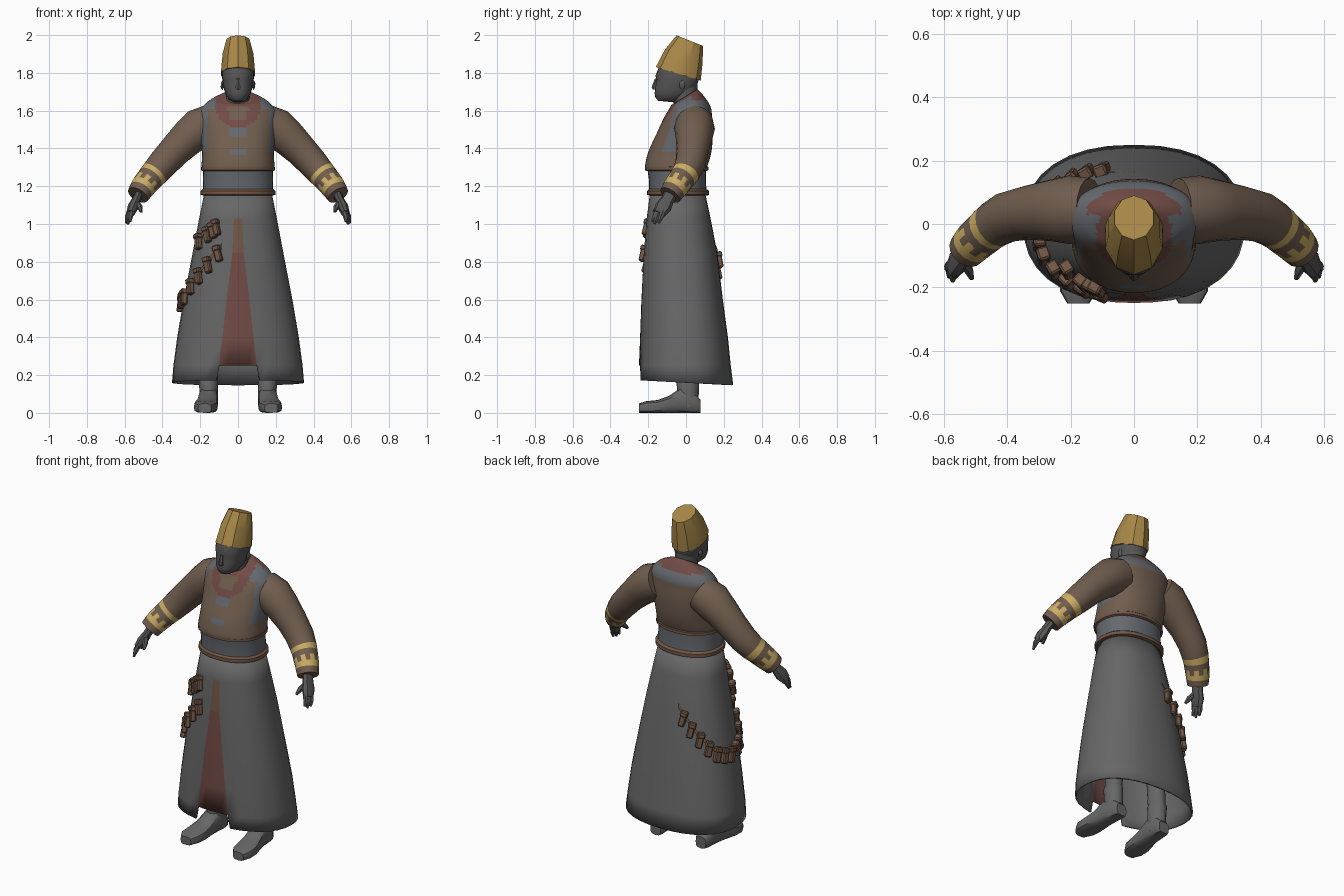
import bpy, bmesh, math
from mathutils import Vector, Matrix

if "Cube" in bpy.data.objects:
    bpy.data.objects.remove(bpy.data.objects["Cube"])


def mat(name, rgb):
    m = bpy.data.materials.new(name)
    m.diffuse_color = (*rgb, 1)
    m.use_nodes = True
    m.node_tree.nodes["Principled BSDF"].inputs["Base Color"].default_value = m.diffuse_color
    return m


GREY = mat("grey_cloth", (.135, .135, .135))
SKIN = mat("dark_skin", (.095, .095, .098))
BROWN = mat("brown_cloth", (.165, .112, .078))
TRIM = mat("leather_trim", (.165, .095, .06))
RED = mat("dull_red", (.165, .07, .06))
SLATE = mat("slate_cloth", (.13, .142, .158))
GOLD = mat("hat_gold", (.39, .245, .065))
BAND = mat("bright_gold", (.6, .42, .13))


def finish(name, bm, mats, angle=40):
    bmesh.ops.recalc_face_normals(bm, faces=bm.faces)
    me = bpy.data.meshes.new(name)
    bm.to_mesh(me)
    bm.free()
    for m in mats:
        me.materials.append(m)
    ob = bpy.data.objects.new(name, me)
    bpy.context.collection.objects.link(ob)
    bpy.ops.object.select_all(action='DESELECT')
    ob.select_set(True)
    bpy.context.view_layer.objects.active = ob
    bpy.ops.object.shade_smooth_by_angle(angle=math.radians(angle))
    return ob


def loft(bm, rings, cap=True, rule=None):
    """Skin closed rings; rule(ring, segment, centre) gives the material index."""
    vs = [[bm.verts.new(p) for p in r] for r in rings]
    n = len(rings[0])
    for i in range(len(vs) - 1):
        for j in range(n):
            k = (j + 1) % n
            f = bm.faces.new((vs[i][j], vs[i][k], vs[i + 1][k], vs[i + 1][j]))
            if rule:
                m = rule(i, j, f.calc_center_median())
                if m is None:
                    bm.faces.remove(f)
                else:
                    f.material_index = m
    if cap:
        for r, i in ((vs[0], 0), (vs[-1], len(vs) - 2)):
            f = bm.faces.new(r)
            if rule:
                f.material_index = rule(i, 0, f.calc_center_median()) or 0


def spow(v, e):
    return math.copysign(abs(v) ** e, v)


def oval_pt(row, a, e=2.0):
    """row = height, front y, back y, half width, slope; a = 0 faces front."""
    z, yf, yb, rx, slope = row
    y = -(yb - yf) / 2 * spow(math.cos(a), 2 / e)
    return Vector((rx * spow(math.sin(a), 2 / e), (yf + yb) / 2 + y, z + slope * y))


def oval(row, n, e=2.0):
    return [oval_pt(row, 2 * math.pi * j / n, e) for j in range(n)]


def lerp_rows(rows, z):
    for a, b in zip(rows, rows[1:]):
        if z <= b[0]:
            t = (z - a[0]) / (b[0] - a[0])
            return [p + (q - p) * t for p, q in zip(a, b)]
    return rows[-1]


def resample(rows, k):
    """Smooth spline through the rows."""
    out = []
    for i in range(len(rows) - 1):
        p = [rows[max(0, min(len(rows) - 1, i + d))] for d in (-1, 0, 1, 2)]
        for s in range(k):
            t = s / k
            out.append([.5 * (2 * b + (c - a) * t + (2 * a - 5 * b + 4 * c - d) * t * t
                              + (3 * b - a - 3 * c + d) * t ** 3) for a, b, c, d in zip(*p)])
    return out + [rows[-1]]


def tube(bm, pts, n=12, rule=None, flat=1.0):
    """pts = x, y, z, radius along a path."""
    ps = [Vector(p[:3]) for p in pts]
    rings = []
    for i, p in enumerate(ps):
        t = (ps[min(i + 1, len(ps) - 1)] - ps[max(i - 1, 0)]).normalized()
        u = t.cross(Vector((0, 1, 0))).normalized()
        w = t.cross(u)
        r = pts[i][3]
        rings.append([p + u * math.cos(2 * math.pi * j / n) * r * flat
                      + w * math.sin(2 * math.pi * j / n) * r for j in range(n)])
    loft(bm, rings, True, rule)


# Skirt: flared cloth with a front panel and a notch at the hem
SK = [(.16, -.25, .25, .35, -.05), (.25, -.249, .237, .342, 0), (.4, -.243, .222, .322, 0),
      (.6, -.236, .195, .288, 0), (.85, -.223, .165, .24, 0), (1.03, -.208, .13, .206, 0),
      (1.17, -.19, .1, .178, 0)]
PANEL = [.115, .1, .082, .06, .03, .022, .022]
bm = bmesh.new()
rings = []
for row, w in zip(SK, PANEL):
    A = math.asin((w / row[3]) ** 1.15)
    ang = [-A + A * j / 2 for j in range(4)]
    ang += [A + (2 * math.pi - 2 * A) * j / 30 for j in range(30)]
    rings.append([oval_pt(row, a, 2.3) for a in ang])
loft(bm, rings, False, lambda i, j, c: (None if i == 0 else 1 if i < 4 else 2 if i == 4 else 0)
     if j < 4 else 0)
skirt = finish("skirt", bm, [GREY, RED, TRIM])
sol = skirt.modifiers.new("cloth_thickness", 'SOLIDIFY')
sol.thickness = .01
sol.offset = -1

# Torso: loose blouse with a coloured collar and mantle
TORSO = [(1.285, -.19, .085, .172, 0), (1.295, -.217, .108, .192, 0), (1.38, -.2, .134, .19, 0),
         (1.48, -.155, .142, .198, 0), (1.56, -.118, .138, .204, 0), (1.61, -.095, .13, .195, .1),
         (1.655, -.078, .092, .145, .3), (1.675, -.066, .06, .08, .6)]


def torso_rule(i, j, c):
    x = abs(c.x)
    if c.y > .03:
        return 2 if c.z > 1.655 else 1 if c.z > 1.59 else 0
    if x < .055 + (c.z - 1.6) * .3 and 1.55 < c.z < 1.62:
        return 0
    if math.hypot(x, (c.z - 1.63) * .95) < .12:
        return 2
    if x < .035 and (1.36 < c.z < 1.39 or 1.47 < c.z < 1.52):
        return 1
    return 1 if c.z > 1.61 or (c.z > 1.38 and x > .165) else 0


bm = bmesh.new()
loft(bm, [oval(r, 64, 2.2) for r in resample(TORSO, 6)], True, torso_rule)
finish("blouse", bm, [BROWN, SLATE, RED], 60)

# Wide belt with a rolled trim at each edge
BELT = [(1.15, -.19, .11, .18, 0), (1.155, -.206, .122, .198, 0), (1.175, -.206, .122, .198, 0),
        (1.185, -.195, .108, .186, 0), (1.24, -.197, .105, .184, 0), (1.28, -.203, .106, .186, 0),
        (1.285, -.217, .118, .196, 0), (1.302, -.217, .118, .196, 0), (1.31, -.2, .11, .18, 0)]
bm = bmesh.new()
loft(bm, [oval(r, 32, 2.2) for r in BELT], True, lambda i, j, c: 0 if 3 <= i <= 4 else 1)
finish("belt", bm, [SLATE, TRIM])

# Neck and head
bm = bmesh.new()
loft(bm, [oval(r, 14) for r in ((1.6, -.06, .055, .07, 0), (1.68, -.072, .058, .062, 0),
                                (1.76, -.08, .062, .064, 0))])
finish("neck", bm, [SKIN])
HEAD = [(1.648, -.148, -.06, .03, -.1), (1.662, -.163, -.03, .05, -.15), (1.69, -.166, .03, .067, 0),
        (1.725, -.164, .056, .077, 0), (1.765, -.157, .068, .083, 0), (1.785, -.162, .07, .085, 0),
        (1.84, -.14, .072, .085, 0)]
bm = bmesh.new()
loft(bm, [oval(r, 20, 2.2) for r in HEAD])
loft(bm, [oval(r, 6) for r in ((1.712, -.176, -.14, .017, 0), (1.724, -.182, -.14, .016, 0),
                               (1.77, -.165, -.14, .008, 0))])  # nose
for s in (-1, 1):  # ears
    bmesh.ops.create_icosphere(bm, subdivisions=1, radius=.022, matrix=Matrix.Translation(
        (s * .083, -.02, 1.735)) @ Matrix.Diagonal((.45, .8, 1.2, 1)))
finish("head", bm, [SKIN])

# Tall tapered hat, tipped back
bm = bmesh.new()
loft(bm, [oval(r, 10) for r in ((1.795, -.16, .078, .095, -.3), (1.89, -.112, .088, .086, -.33),
                                (1.971, -.05, .09, .064, -.4))])
finish("hat", bm, [GOLD], 30)

ARM = [(.14, .045, 1.535, .1), (.205, .045, 1.505, .108), (.27, .042, 1.452, .096),
       (.34, .035, 1.383, .085), (.4, .022, 1.317, .08), (.442, -.002, 1.268, .074),
       (.462, -.018, 1.246, .071), (.48, -.034, 1.224, .069), (.498, -.05, 1.202, .067),
       (.513, -.066, 1.18, .064), (.53, -.085, 1.153, .059)]
FINGERS = [(.59, -.145, 1.005), (.583, -.167, 1.0), (.572, -.18, 1.012)]
for s, side in ((-1, "right"), (1, "left")):
    def mir(pts):
        return [(p[0] * s, *p[1:]) for p in pts]
    # Sleeve with two cuff bands
    bm = bmesh.new()
    tube(bm, mir(ARM), 16, lambda i, j, c: 1 if i in (5, 7, 8) and not (i == 7 and j % 2) else 0)
    finish(side + "_sleeve", bm, [BROWN, BAND])
    # Hand with thumb and fingers
    bm = bmesh.new()
    tube(bm, mir([(.52, -.075, 1.17, .036), (.54, -.1, 1.125, .036), (.556, -.12, 1.09, .044),
                  (.57, -.142, 1.055, .034)]), 8, None, .65)
    for f in FINGERS:
        k = (.565 + (f[0] - .58) * .6, -.138 + (f[1] + .165) * .9, 1.07)
        tube(bm, mir([(*k, .016), ((k[0] + f[0]) / 2 + .005, (k[1] + f[1]) / 2, 1.037, .014),
                      (*f, .007)]), 6)
    tube(bm, mir([(.54, -.115, 1.115, .018), (.52, -.148, 1.09, .015), (.512, -.172, 1.065, .008)]), 6)
    finish(side + "_hand", bm, [SKIN])
    # Boot: shaft and foot on a flat sole
    bm = bmesh.new()
    tube(bm, mir([(.155, .01, .03, .056), (.155, .01, .12, .058), (.157, .01, .19, .061),
                  (.155, .01, .2, .055), (.14, .005, .6, .06)]), 12, None, .85)
    foot = [(.076, .034, .07, .152), (.05, .047, .1, .153), (-.03, .05, .13, .158),
            (-.09, .055, .09, .163), (-.15, .063, .068, .17), (-.21, .06, .062, .174),
            (-.25, .035, .05, .176)]
    loft(bm, [[Vector((s * (x + w * spow(math.cos(t), .6)), y,
                       h / 2 * (1 + spow(math.sin(t), .6))))
               for t in [2 * math.pi * j / 12 for j in range(12)]] for y, w, h, x in foot])
    finish(side + "_boot", bm, [GREY])

# Strings of pouches hanging round one side of the skirt: angle, height
STRANDS = [([(-26, .985), (-36, .955), (-70, .88)], 4),
           ([(-18, .86), (-45, .73), (-72, .61), (-95, .575), (-120, .61), (-145, .72), (-168, .85)], 13)]


def on_skirt(a, z, out=0.0):
    p = oval_pt(lerp_rows(SK, z), a, 2.3)
    d = Vector((math.sin(a), -math.cos(a), 0))
    return p + d * out


bm = bmesh.new()
straps = bmesh.new()
for path, count in STRANDS:
    def at(t):
        u = min(t * (len(path) - 1), len(path) - 1.001)
        i = int(u)
        p, q = path[i], path[i + 1]
        return math.radians(p[0] + (q[0] - p[0]) * (u - i)), p[1] + (q[1] - p[1]) * (u - i)
    strip = []
    for i in range(25):
        a, z = at(i / 24)
        strip.append([straps.verts.new(on_skirt(a, z + h, .008)) for h in (.015, .04)])
    for p, q in zip(strip, strip[1:]):
        straps.faces.new((p[0], q[0], q[1], p[1]))
    for i in range(count):
        a, z = at((i + .3) / count)
        roll = .3 if a > -1.6 else -.25
        M = (Matrix.Translation(on_skirt(a, z, .014)) @ Matrix.Rotation(a, 4, 'Z')
             @ Matrix.Rotation(-roll, 4, 'Y') @ Matrix.Rotation(-.12, 4, 'X'))
        for size, off in (((.036, .032, .085), 0), ((.042, .04, .03), .03)):  # body and flap
            r = bmesh.ops.create_cube(bm, size=1, matrix=M @ Matrix.Translation((0, 0, off))
                                      @ Matrix.Diagonal((*size, 1)))
            edges = {e for v in r["verts"] for e in v.link_edges}
            bmesh.ops.bevel(bm, geom=list(edges), offset=.006, segments=1, affect='EDGES')
finish("pouches", bm, [TRIM], 30)
finish("pouch_straps", straps, [TRIM])
